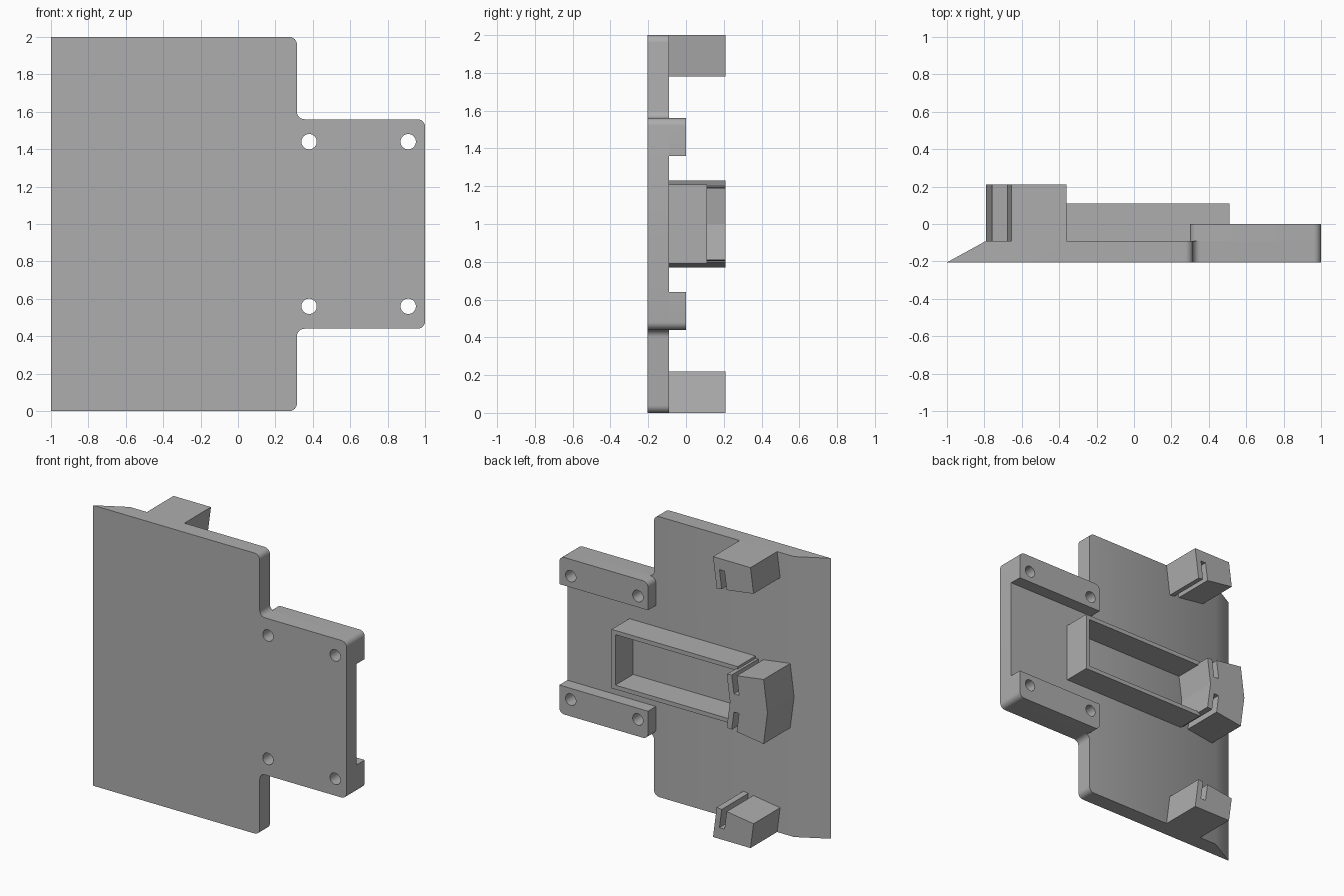
import bpy, bmesh, math
from mathutils import Vector

if "Cube" in bpy.data.objects:
    bpy.data.objects.remove(bpy.data.objects["Cube"], do_unlink=True)

grey = bpy.data.materials.new("plain grey")
grey.use_nodes = True
colour = (0.42, 0.42, 0.42, 1)
grey.diffuse_color = colour
grey.node_tree.nodes["Principled BSDF"].inputs["Base Color"].default_value = colour

FRONT, BACK, TOP = -0.205, -0.09, 0.21


def rounded(corners):
    """Outline from (x, z, radius) corners; a radius of 0 stays sharp."""
    out, steps = [], 6
    for i, (x, z, r) in enumerate(corners):
        p = Vector((x, z))
        if r == 0:
            out.append(p)
            continue
        to_prev = (Vector(corners[i - 1][:2]) - p).normalized()
        to_next = (Vector(corners[(i + 1) % len(corners)][:2]) - p).normalized()
        centre = p + (to_prev + to_next) * r
        for k in range(steps + 1):
            t = math.pi / 2 * k / steps
            out.append(centre - r * (math.cos(t) * to_next + math.sin(t) * to_prev))
    return out


def prism(name, outline, y0, y1, back_limit=-1.0):
    """Extrude an x-z outline along y; back_limit pulls in the back edge."""
    bm = bmesh.new()
    front = [bm.verts.new((x, y0, z)) for x, z in outline]
    back = [bm.verts.new((max(x, back_limit), y1, z)) for x, z in outline]
    bm.faces.new(front)
    bm.faces.new(back[::-1])
    for i in range(len(front)):
        j = (i + 1) % len(front)
        bm.faces.new((front[i], back[i], back[j], front[j]))
    bmesh.ops.recalc_face_normals(bm, faces=bm.faces)
    mesh = bpy.data.meshes.new(name)
    bm.to_mesh(mesh)
    bm.free()
    mesh.materials.append(grey)
    ob = bpy.data.objects.new(name, mesh)
    bpy.context.collection.objects.link(ob)
    return ob


def activate(ob):
    bpy.ops.object.select_all(action="DESELECT")
    ob.select_set(True)
    bpy.context.view_layer.objects.active = ob


def cut(ob, cutter):
    """Subtract the cutter and apply the result."""
    mod = ob.modifiers.new("cut", "BOOLEAN")
    mod.operation, mod.solver, mod.object = "DIFFERENCE", "EXACT", cutter
    activate(ob)
    bpy.ops.object.modifier_apply(modifier=mod.name)


def flip(outline):
    """Mirror an outline about the mid height."""
    return [(x, 2 - z) for x, z in outline]


def box(x0, x1, z0, z1):
    return [(x0, z0), (x1, z0), (x1, z1), (x0, z1)]


def chevron(points):
    """Skew (offset, z) points along the shallow chevron line."""
    return [(-0.79 + 0.134 * abs(z - 1) + u, z) for u, z in points]


# Plate with a narrower tongue and a sharp wedge edge
R = 0.04
plate = prism("plate", rounded([
    (-1, 0, 0), (0.315, 0, R), (0.315, 0.44, R), (1, 0.44, R),
    (1, 1.56, R), (0.315, 1.56, R), (0.315, 2, R), (-1, 2, 0)]),
    FRONT, BACK, back_limit=-0.79)

# Mounting rails on the tongue
rail = rounded([(0.3, 1.36, 0), (1, 1.36, 0), (1, 1.56, R), (0.3, 1.56, R)])
rails = [prism("upper_rail", rail, BACK - 0.01, 0),
         prism("lower_rail", flip(rail), BACK - 0.01, 0)]

# Screw holes through plate and rails
for x in (0.38, 0.91):
    for z, owner in ((1.44, rails[0]), (0.56, rails[1])):
        ring = [(x + 0.041 * math.cos(a * math.pi / 16),
                 z + 0.041 * math.sin(a * math.pi / 16)) for a in range(32)]
        drill = prism("drill", ring, -0.5, 0.5)
        cut(plate, drill)
        cut(owner, drill)
        bpy.data.objects.remove(drill, do_unlink=True)

# End blocks, each with a slot opening towards the middle
end_block = chevron([(0, 2), (0.296, 2), (0.296, 1.78), (0.256, 1.785),
                     (0.256, 1.92), (0.216, 1.92), (0.216, 1.79), (0, 1.82)])
prism("upper_block", end_block, BACK - 0.005, TOP)
prism("lower_block", flip(end_block), BACK - 0.005, TOP)

# Middle block with a slot at each end
half = [(0, 1), (0, 1.23), (0.216, 1.2), (0.216, 1.065),
        (0.256, 1.065), (0.256, 1.195), (0.296, 1.19), (0.296, 1)]
prism("middle_block", chevron(half + flip(half[1:-1])[::-1]), BACK - 0.005, TOP)

# Open tray wall running from the middle block
T = 0.03
x0, x1, z0, z1 = -0.485, 0.51, 0.79, 1.21
prism("tray_upper_wall", box(x0, x1, z1 - T, z1), BACK - 0.005, 0.11)
prism("tray_lower_wall", box(x0, x1, z0, z0 + T), BACK - 0.005, 0.11)
prism("tray_end_wall", box(x1 - T, x1, z0 + T, z1 - T), BACK - 0.005, 0.11)

# Smooth the round corners and holes, keep the edges sharp
for ob in [plate] + rails:
    activate(ob)
    bpy.ops.object.shade_smooth_by_angle(angle=math.radians(30))
